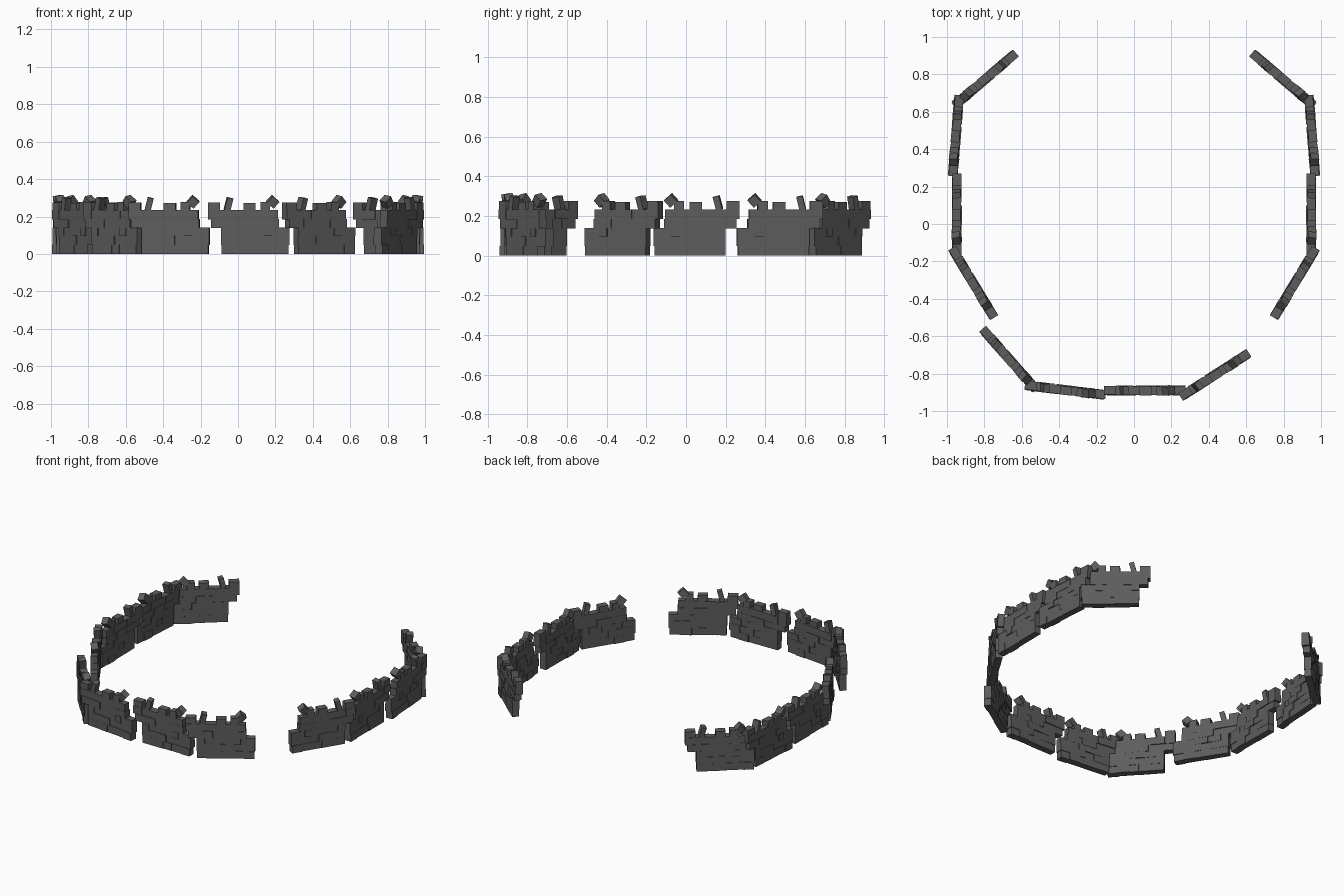
import bpy, bmesh, random
from math import atan2, radians
from mathutils import Matrix, Vector, Euler

if "Cube" in bpy.data.objects:
    bpy.data.objects.remove(bpy.data.objects["Cube"])

random.seed(4)

# one broken wall section: u runs along the wall, y is its thickness
bm = bmesh.new()

def brick(u0, u1, z0, z1, depth=0.047, shift=0.0, rot=(0, 0, 0)):
    m = (Matrix.Translation(((u0 + u1) / 2, shift, (z0 + z1) / 2))
         @ Euler([radians(a) for a in rot]).to_matrix().to_4x4()
         @ Matrix.Diagonal((u1 - u0, depth, z1 - z0, 1)))
    bmesh.ops.create_cube(bm, size=1, matrix=m)

# courses: bottom, top, then the joints along the wall
courses = [
    (0.000, 0.050, (-0.143, -0.085, 0.015, 0.075, 0.150, 0.215)),
    (0.048, 0.098, (-0.145, -0.030, 0.035, 0.140, 0.220)),
    (0.096, 0.140, (-0.145, -0.095, -0.010, 0.085, 0.130, 0.220)),
    (0.138, 0.186, (-0.200, -0.110, -0.045, 0.060, 0.165)),
    (0.184, 0.234, (-0.215, -0.150, -0.060, 0.025, 0.085, 0.160)),
]
for z0, z1, joints in courses:
    for a, b in zip(joints, joints[1:]):
        brick(a, b, z0, z1, 0.046 + random.uniform(-0.003, 0.003),
              random.uniform(-0.004, 0.004))

# standing battlement bricks
for a, b, top in ((-0.215, -0.150, 0.275), (-0.025, 0.038, 0.272), (0.065, 0.115, 0.277)):
    brick(a, b, 0.230, top, 0.046, random.uniform(-0.003, 0.003))
# loose leaning brick and tumbled cube
brick(-0.122, -0.090, 0.231, 0.301, 0.045, 0, (4, 14, 8))
brick(0.106, 0.154, 0.255, 0.303, 0.045, 0, (14, 40, 18))

mesh = bpy.data.meshes.new("wall_section")
bm.to_mesh(mesh)
bm.free()
stone = bpy.data.materials.new("dark_stone")
stone.diffuse_color = (0.11, 0.11, 0.11, 1)
stone.use_nodes = True
stone.node_tree.nodes["Principled BSDF"].inputs["Base Color"].default_value = stone.diffuse_color
mesh.materials.append(stone)

# ring layout: centre x, y and direction of each section
flank = [
    (-0.795, 0.775, -0.76, -0.65),
    (-0.952, 0.475, -0.08, -1.00),
    (-0.948, 0.055, 0.00, -1.00),
    (-0.862, -0.313, 0.52, -0.86),
]
front = [
    (-0.668, -0.722, 0.66, -0.75),
    (-0.370, -0.888, 0.99, -0.12),
    (0.055, -0.890, 1.00, 0.00),
    (0.430, -0.809, 0.84, 0.54),
]

def place(name, x, y, dx, dy, mirrored=False):
    ob = bpy.data.objects.new(name, mesh.copy())
    m = Matrix.Translation((x, y, 0)) @ Matrix.Rotation(atan2(dy, dx), 4, 'Z')
    if mirrored:
        m = Matrix.Diagonal((-1, 1, 1, 1)) @ m
    ob.data.transform(m)
    if mirrored:
        ob.data.flip_normals()
    bpy.context.collection.objects.link(ob)

for i, s in enumerate(flank, 1):
    place(f"left_wall_{i}", *s)
    place(f"right_wall_{i}", *s, mirrored=True)
for i, s in enumerate(front, 1):
    place(f"front_wall_{i}", *s)
